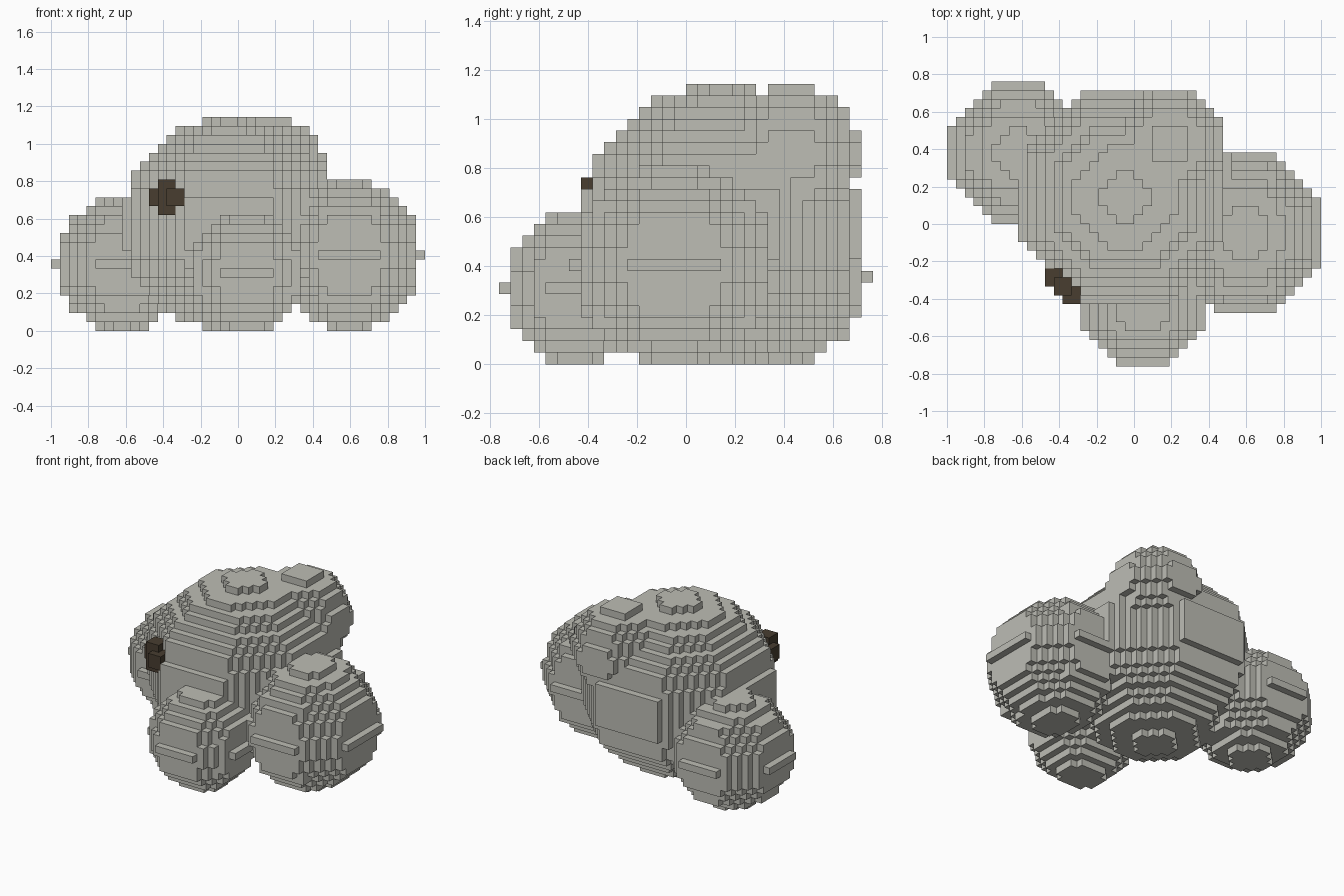
import bpy, bmesh, math
from mathutils import Vector

if "Cube" in bpy.data.objects:
    bpy.data.objects.remove(bpy.data.objects["Cube"])

V = 2 / 42  # block size: the model is 42 blocks wide
R2 = math.sqrt(2)


def material(name, rgb):
    m = bpy.data.materials.new(name)
    m.diffuse_color = (*rgb, 1)
    m.use_nodes = True
    m.node_tree.nodes["Principled BSDF"].inputs["Base Color"].default_value = m.diffuse_color
    return m


STONE = material("stone grey", (0.509, 0.509, 0.462))
DARK = material("dark brown", (0.065, 0.048, 0.030))


# Eight-sided rounded lump, in block units
def lump(centre, radii):
    def inside(p):
        x, y, z = (abs(p[i] - centre[i]) / radii[i] for i in range(3))
        rho = max(x, y, (x + y) / R2)
        return rho * rho + z * z <= 1
    return inside


# Thin upright disc facing the front-left diagonal
def spot(centre, half_width, half_height):
    def inside(p):
        x, y, z = (p[i] - centre[i] for i in range(3))
        t, n = (x - y) / R2, (x + y) / R2
        return abs(n) < 1 and (t / half_width) ** 2 + (z / half_height) ** 2 <= 1
    return inside


# Earlier parts claim shared blocks first
PARTS = [
    ("dark_spot", DARK, spot((-8, -7, 15), 2.3, 1.85)),
    ("main_lump", STONE, lump((-1, 3, 12), (12.03, 12.03, 11.82))),
    ("right_lump", STONE, lump((12.5, -1, 8.5), (8.05, 8.54, 8.42))),
    ("back_left_lump", STONE, lump((-13, 8, 7.5), (7.54, 7.54, 7.45))),
    ("front_lump", STONE, lump((1, -9.5, 6.5), (6.54, 6.05, 6.55))),
    ("upper_back_lump", STONE, lump((4, 9, 18), (5.7, 5.7, 6.0))),
]

# Fill the block grid
owner = {}
for i in range(-22, 22):
    for j in range(-17, 17):
        for k in range(0, 25):
            p = (i + 0.5, j + 0.5, k + 0.5)
            for name, mat, inside in PARTS:
                if inside(p):
                    owner[i, j, k] = name
                    break


# Outer faces of the blocks belonging to one part
def build(name, mat):
    bm = bmesh.new()
    verts = {}

    def vert(c):
        if c not in verts:
            verts[c] = bm.verts.new(Vector(c) * V)
        return verts[c]

    for cell, who in owner.items():
        if who != name:
            continue
        for axis in range(3):
            a, b = (axis + 1) % 3, (axis + 2) % 3
            for side in (0, 1):
                near = list(cell)
                near[axis] += 2 * side - 1
                if tuple(near) in owner:
                    continue
                ring = []
                for da, db in ((0, 0), (1, 0), (1, 1), (0, 1)):
                    c = list(cell)
                    c[axis] += side
                    c[a] += da
                    c[b] += db
                    ring.append(vert(tuple(c)))
                bm.faces.new(ring if side else ring[::-1])
    me = bpy.data.meshes.new(name)
    bm.to_mesh(me)
    bm.free()
    me.materials.append(mat)
    bpy.context.collection.objects.link(bpy.data.objects.new(name, me))


for name, mat, _ in PARTS:
    build(name, mat)
